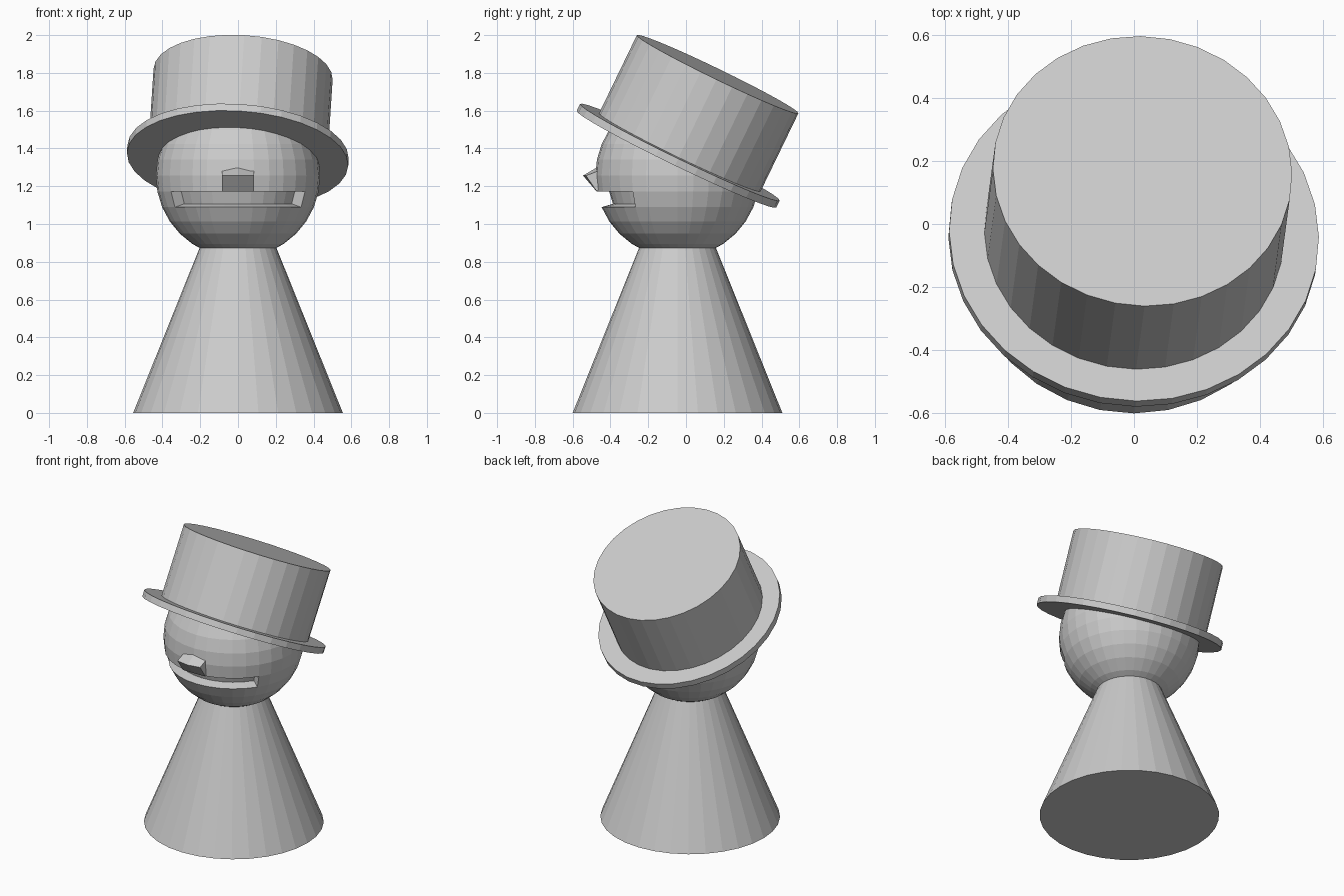
import bpy, bmesh, math
from mathutils import Vector, Matrix

if "Cube" in bpy.data.objects:
    bpy.data.objects.remove(bpy.data.objects["Cube"])

SEG = 32
grey = bpy.data.materials.new("light_grey")
grey.diffuse_color = (0.6, 0.6, 0.6, 1)
grey.use_nodes = True
grey.node_tree.nodes["Principled BSDF"].inputs["Base Color"].default_value = grey.diffuse_color


def finish(name, bm):
    bmesh.ops.recalc_face_normals(bm, faces=bm.faces)
    mesh = bpy.data.meshes.new(name)
    bm.to_mesh(mesh)
    bm.free()
    mesh.materials.append(grey)
    obj = bpy.data.objects.new(name, mesh)
    bpy.context.collection.objects.link(obj)
    return obj


def drum(name, start, end, r1, r2):
    """Capped cone or cylinder between two points."""
    start, end = Vector(start), Vector(end)
    axis = end - start
    rot = Vector((0, 0, 1)).rotation_difference(axis).to_matrix().to_4x4()
    bm = bmesh.new()
    bmesh.ops.create_cone(bm, cap_ends=True, segments=SEG, radius1=r1, radius2=r2,
                          depth=axis.length,
                          matrix=Matrix.Translation((start + end) / 2) @ rot)
    return finish(name, bm)


CY = -0.045                      # shared centre line of body and head

# Body
drum("body", (0, CY, 0), (0, CY, 0.875), 0.555, 0.203)

# Head, with the mouth pushed in along one ring of faces
HEAD_Z, HEAD_R = 1.256, 0.435
bm = bmesh.new()
bmesh.ops.create_uvsphere(bm, u_segments=SEG, v_segments=16, radius=HEAD_R)
mouth = []
for f in bm.faces:
    c = f.calc_center_median()
    angle = math.degrees(math.atan2(c.x, -c.y))
    if -0.15 < c.z < -0.09 and abs(angle) < 56:
        mouth.append(f)
new = bmesh.ops.extrude_face_region(bm, geom=mouth)["geom"]
for v in new:
    if isinstance(v, bmesh.types.BMVert):
        inward = Vector((-v.co.x, -v.co.y, 0)).normalized()
        v.co += inward * 0.06 + Vector((0, 0, 0.017))
old = [f for f in mouth if f.is_valid]
if old:
    bmesh.ops.delete(bm, geom=old, context='FACES')
bmesh.ops.translate(bm, verts=bm.verts, vec=(0, CY, HEAD_Z))
finish("head", bm)

# Nose: wedge in three columns, each running bottom, tip, top, back
bm = bmesh.new()
side = [(-0.472, 1.172), (-0.53, 1.256), (-0.455, 1.285), (-0.43, 1.23)]
mid = [(-0.473, 1.172), (-0.545, 1.256), (-0.468, 1.302), (-0.43, 1.23)]
cols = [[bm.verts.new((x, y, z)) for y, z in prof]
        for x, prof in ((-0.085, side), (0, mid), (0.085, side))]
for a, b in zip(cols, cols[1:]):
    for i in range(4):
        j = (i + 1) % 4
        bm.faces.new((a[i], b[i], b[j], a[j]))
bm.faces.new(cols[0])
bm.faces.new(cols[2][::-1])
finish("nose", bm)

# Tilted hat
hat_base = Vector((0, -0.0325, 1.38))
hat_axis = Vector((0.027, 0.2, 0.413))
drum("hat_brim", hat_base - hat_axis.normalized() * 0.041, hat_base, 0.587, 0.587)
drum("hat_crown", hat_base - hat_axis.normalized() * 0.01, hat_base + hat_axis, 0.475, 0.475)
